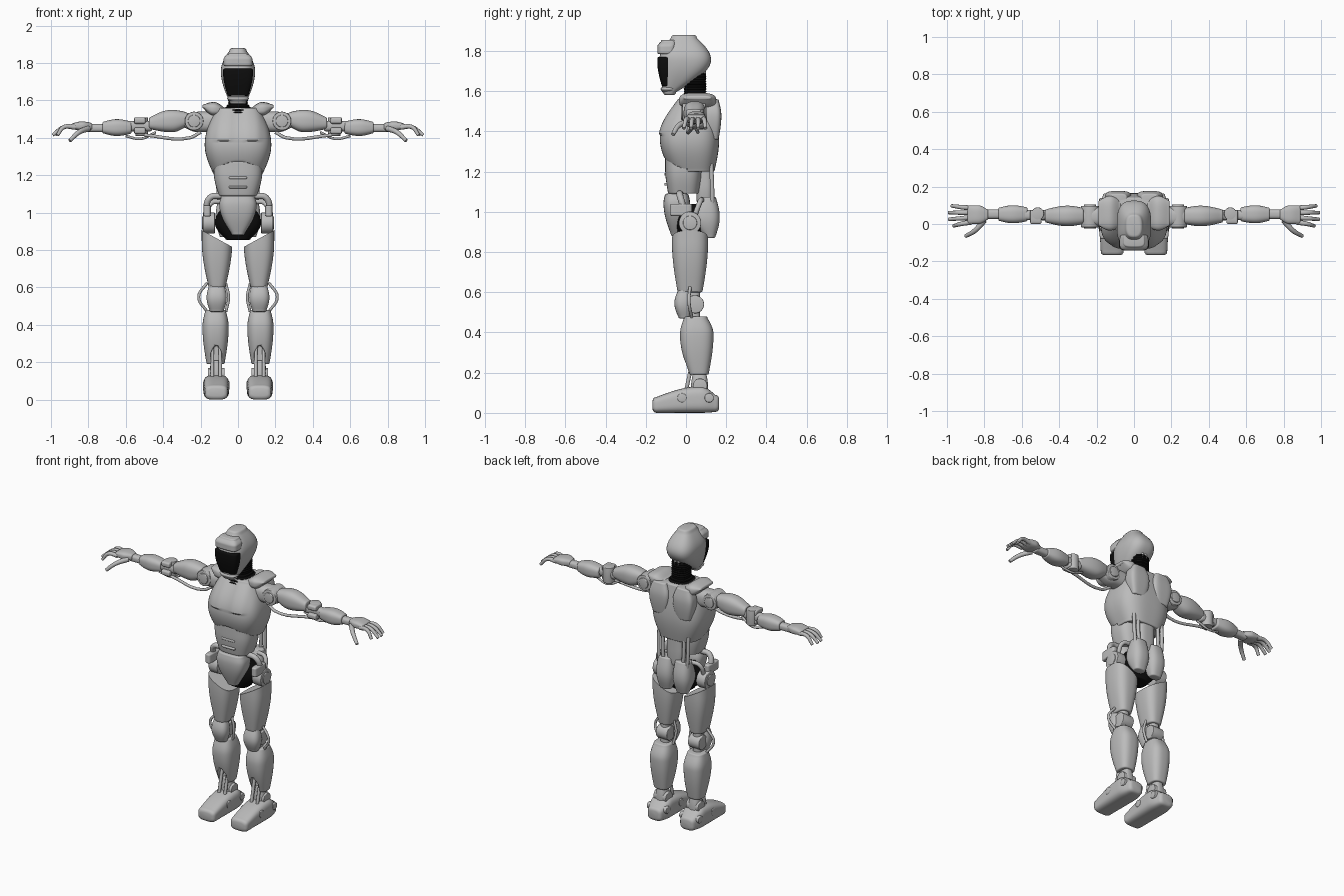
import bpy, bmesh, math
from mathutils import Vector

cube = bpy.data.objects.get("Cube")
if cube:
    bpy.data.objects.remove(cube, do_unlink=True)


def material(name, value):
    m = bpy.data.materials.new(name)
    m.use_nodes = True
    m.diffuse_color = (value, value, value, 1)
    m.node_tree.nodes["Principled BSDF"].inputs["Base Color"].default_value = m.diffuse_color
    return m


shell = material("light grey shell", .5)
black = material("black fabric", .004)
FULL = (1, 1, 0)


def finish(name, bm, mat, mirror):
    mesh = bpy.data.meshes.new(name)
    bmesh.ops.recalc_face_normals(bm, faces=bm.faces)
    bm.to_mesh(mesh)
    bm.free()
    mesh.materials.append(mat)
    ob = bpy.data.objects.new(name, mesh)
    bpy.context.collection.objects.link(ob)
    bpy.ops.object.select_all(action='DESELECT')
    ob.select_set(True)
    bpy.context.view_layer.objects.active = ob
    bpy.ops.object.shade_smooth_by_angle(angle=math.radians(35))
    if mirror:
        ob.modifiers.new("mirror", 'MIRROR').use_mirror_merge = False
    return ob


def power(value, exponent):
    return math.copysign(abs(value) ** exponent, value)


def loft(name, x, y, z, axis='z', start=FULL, end=FULL, peak=.5, square=2.6,
         rings=16, sides=40, soft=.008, mat=shell, shape=None):
    """Rounded solid filling the x, y, z ranges. One x value means a centred part,
    a range means a mirrored pair. start and end give the width scale, the height
    scale and the pivot of the height scale (from -1 to 1) at the tips of the axis."""
    mirror = isinstance(x, tuple)
    span = {'x': x if mirror else (-x, x), 'y': y, 'z': z}
    (lo, hi), (a, b) = span.pop(axis), span.values()

    def section(t):
        tip, u = (start, 1 - t / peak) if t < peak else (end, (t - peak) / (1 - peak))
        ease = math.cos(u * math.pi / 2)
        ha, hb = (a[1] - a[0]) / 2, (b[1] - b[0]) / 2
        sa, sb = (s + (1 - s) * ease for s in tip[:2])
        mid_b = b[0] + hb + tip[2] * hb * (1 - sb)
        return a[0] + ha, mid_b, ha * sa, hb * sb

    # Body rings, with an eased edge at both tips
    stations = [(lo + soft + (hi - lo - 2 * soft) * i / rings, i / rings, 0) for i in range(rings + 1)]
    bevel = [(soft * math.sin(k), soft * (1 - math.cos(k))) for k in (.5, 1, math.pi / 2)]
    stations = ([(lo + soft - out, 0, inset) for out, inset in reversed(bevel)] + stations
                + [(hi - soft + out, 1, inset) for out, inset in bevel])
    bm = bmesh.new()
    loops = []
    for pos, t, inset in stations:
        ca, cb, ra, rb = section(t)
        loop = []
        for i in range(sides):
            ang = math.tau * (i + .5) / sides
            u = ca + (ra - inset) * power(math.cos(ang), 2 / square)
            v = cb + (rb - inset) * power(math.sin(ang), 2 / square)
            co = Vector({'x': (pos, u, v), 'y': (u, pos, v), 'z': (u, v, pos)}[axis])
            loop.append(bm.verts.new(shape(co) if shape else co))
        loops.append(loop)
    for low, high in zip(loops, loops[1:]):
        for i in range(sides):
            j = (i + 1) % sides
            bm.faces.new((low[i], low[j], high[j], high[i]))
    bm.faces.new(loops[0])
    bm.faces.new(loops[-1])
    return finish(name, bm, mat, mirror)


def disc(name, axis, centre, radius, thick):
    """Mirrored pair of round joint discs."""
    size = {'x': radius, 'y': radius, 'z': radius, axis: thick / 2}
    spans = [(c - size[k], c + size[k]) for k, c in zip('xyz', centre)]
    return loft(name, *spans, axis=axis, square=2, rings=1, sides=28, soft=.004)


def tube(name, points, radius, tip=1):
    """Round rod through points, on both sides."""
    curve = bpy.data.curves.new(name, 'CURVE')
    curve.dimensions = '3D'
    curve.bevel_depth, curve.bevel_resolution, curve.resolution_u = radius, 3, 6
    curve.use_fill_caps = True
    curve.materials.append(shell)
    for side in (1, -1):
        spline = curve.splines.new('BEZIER')
        spline.bezier_points.add(len(points) - 1)
        for i, (knot, (x, y, z)) in enumerate(zip(spline.bezier_points, points)):
            knot.co = (x * side, y, z)
            knot.handle_left_type = knot.handle_right_type = 'AUTO'
            knot.radius = 1 + (tip - 1) * i / (len(points) - 1)
    bpy.context.collection.objects.link(bpy.data.objects.new(name, curve))


# Head
loft("helmet", x=.092, y=(-.133, .125), z=(1.58, 1.88), start=(.5, .25, -.8), end=(.5, .5, -.1),
     peak=.6, square=2.8, soft=.015, rings=24)
loft("visor", x=.08, y=(-.143, -.06), z=(1.625, 1.77), start=(.72, .75, 1), peak=.9, square=4, mat=black)
loft("brow", x=.077, y=(-.143, -.05), z=(1.785, 1.855), end=(.75, .8, 1), square=4)
loft("chin_guard", x=.058, y=(-.126, -.05), z=(1.59, 1.62), start=(.75, .9, 1), peak=.9, square=3)


def ribbed(v):
    grow = 1 + .04 * math.sin(v.z * 500)
    return Vector((v.x * grow, (v.y - .04) * grow + .04, v.z))


# Neck
loft("neck_collar", x=.085, y=(-.055, .13), z=(1.51, 1.58), end=(.7, .7, .2), peak=.2,
     rings=30, mat=black, shape=ribbed)
loft("neck", x=.052, y=(-.01, .1), z=(1.54, 1.69), rings=40, mat=black, shape=ribbed)
tube("nape_post", [(.012, .09, 1.7), (.012, .085, 1.61)], .01)


# Chest with a centre seam, breast plates and an arched lower edge
def chest_form(v):
    v = v.copy()
    if v.y < 0:
        if v.z > 1.385:
            v.y -= .008 * math.exp(-((abs(v.x) - .075) / .05) ** 4)
        v.z = max(v.z, 1.2 + .075 * (1 - (v.x / .15) ** 2))
    if abs(v.x) < .008 and v.z > 1.38:
        v.y -= math.copysign(.008, v.y)
    return v


loft("chest", x=.178, y=(-.13, .165), z=(1.2, 1.56), start=(.74, .75, .4), end=(.68, .62, .6),
     peak=.45, square=3, rings=40, sides=96, shape=chest_form)
loft("shoulder_plate", x=(.07, .19), y=(-.035, .15), z=(1.515, 1.592), axis='x',
     start=(.8, .65, -1), end=(.75, .3, .5), square=3)
loft("shoulder_blade", x=(.015, .155), y=(.09, .176), z=(1.36, 1.56),
     start=(.7, .8, -.5), end=(.7, .8, -.5), peak=.6, square=4)

# Waist
loft("abdomen", x=.13, y=(-.104, .08), z=(1.09, 1.28), start=(.8, .85, 0), peak=.7, square=3)
for level in (1.13, 1.18):
    loft("abdomen_ridge", x=.048, y=(-.108, -.08), z=(level, level + .014), rings=1, soft=.005, square=5)
loft("lower_spine", x=.06, y=(.05, .135), z=(1.03, 1.24), start=(.8, .9, 0), square=3)
for x in (.075, .105):
    tube("back_strut", [(x, .125, 1.24), (x, .13, 1.12), (x - .01, .13, 1)], .011)

# Pelvis
loft("pelvis_front", x=.1, y=(-.112, .02), z=(.88, 1.09), start=(.35, .6, .4), end=(.9, .9, 0),
     peak=.8, square=3.2)
loft("hip_fabric", x=.125, y=(-.05, .1), z=(.855, 1.04), start=(.55, .8, 0), end=(.65, .8, 0), mat=black)
loft("seat_plate", x=(0, .12), y=(.04, .168), z=(.87, 1.075), start=(.65, .45, .4), end=(.8, .6, .3))
tube("hip_frame", [(.09, -.03, 1.09), (.15, -.03, 1.08), (.168, 0, .98)], .017)
tube("rear_hip_frame", [(.09, .08, 1.06), (.145, .07, 1.05), (.16, .04, .97)], .013)
loft("hip_block", x=(.145, .185), y=(-.08, .03), z=(.98, 1.04), square=4)
disc("hip_joint", 'x', (.156, .02, .945), .056, .064)
disc("hip_cap", 'x', (.185, .02, .945), .035, .015)


# Legs
def sloped_top(v):
    return Vector((v.x, v.y, min(v.z, .8 + .55 * v.x)))


loft("thigh", x=(.03, .194), y=(-.07, .11), z=(.6, .92), start=(.57, .7, 0), peak=.8, square=2.8,
     rings=24, shape=sloped_top)
loft("knee_cap", x=(.06, .168), y=(-.058, .03), z=(.47, .62), start=(.7, .7, .5), end=(.75, .7, .5))
loft("knee_core", x=(.085, .145), y=(0, .07), z=(.44, .64))
disc("knee_joint", 'x', (.115, .045, .54), .045, .08)
tube("knee_hoop", [(.165, .02, .625), (.21, .015, .55), (.165, .03, .47)], .008)
tube("inner_knee_hoop", [(.065, .03, .62), (.05, .03, .55), (.065, .04, .47)], .008)
shin = loft("shin", x=(.05, .19), y=(-.03, .137), z=(.19, .48), start=(.7, .6, .3), end=(.8, .7, -.2),
            peak=.7, square=2.8, rings=24)
notch = loft("shin_notch_cutter", x=(.087, .145), y=(-.08, .055), z=(.15, .29), end=(.4, 1, 0),
             peak=.7, square=5)
notch.hide_render = notch.hide_viewport = True
cut = shin.modifiers.new("notch", 'BOOLEAN')
cut.operation, cut.object, cut.solver = 'DIFFERENCE', notch, 'EXACT'

# Feet
loft("ankle", x=(.08, .155), y=(.025, .11), z=(.1, .21), end=(.7, .75, 0), peak=.2)
disc("ankle_joint", 'x', (.116, .07, .135), .036, .09)
for x in (.095, .137):
    tube("ankle_piston", [(x, 0, .11), (x, .04, .29)], .01)
loft("foot", x=(.047, .186), y=(-.167, .165), z=(0, .132), axis='y', start=(.88, .6, -1),
     end=(.75, .65, -.8), peak=.75, square=3.4, soft=.02, rings=24)
for y in (-.02, .115):
    disc("foot_pivot", 'x', (.116, y, .075), .023, .14)

# Arms
disc("shoulder_joint", 'y', (.235, .04, 1.49), .05, .115)
disc("shoulder_cap", 'y', (.235, .04, 1.49), .033, .13)
loft("shoulder_socket", x=(.12, .3), y=(-.015, .095), z=(1.43, 1.54), axis='x', end=(.6, .6, .3))
loft("upper_arm", x=(.27, .475), y=(-.012, .098), z=(1.43, 1.55), axis='x',
     start=(.8, .65, .4), end=(.65, .55, -.4), peak=.4)
loft("elbow_core", x=(.46, .6), y=(.02, .075), z=(1.435, 1.49), axis='x')
disc("elbow_joint", 'z', (.515, .055, 1.46), .034, .1)
for level in (1.42, 1.475):
    loft("elbow_bracket", x=(.495, .555), y=(0, .075), z=(level, level + .035), axis='x', square=4)
loft("forearm", x=(.57, .725), y=(.004, .1), z=(1.41, 1.5), axis='x',
     start=(.8, .75, 0), end=(.75, .7, 0), square=2.8)
loft("wrist", x=(.71, .81), y=(.027, .078), z=(1.43, 1.475), axis='x')
tube("upper_arm_cable", [(.2, .02, 1.43), (.26, .01, 1.4), (.5, .03, 1.415)], .009)
tube("elbow_cable", [(.44, .05, 1.43), (.52, .06, 1.395), (.6, .05, 1.41)], .007)

# Hands
loft("palm", x=(.78, .89), y=(0, .1), z=(1.438, 1.488), axis='x', start=(.6, .8, -.5), end=(.95, .6, 0),
     square=3)
for i, reach in enumerate((.975, .99, .99, .965)):
    root, tip = .085 - .025 * i, .097 - .036 * i
    tube("finger", [(.87, root, 1.457), (.93, (root + tip) / 2, 1.458), (reach, tip, 1.415)], .014, tip=.65)
tube("thumb", [(.8, .02, 1.45), (.85, -.035, 1.43), (.9, -.065, 1.385)], .016, tip=.65)
